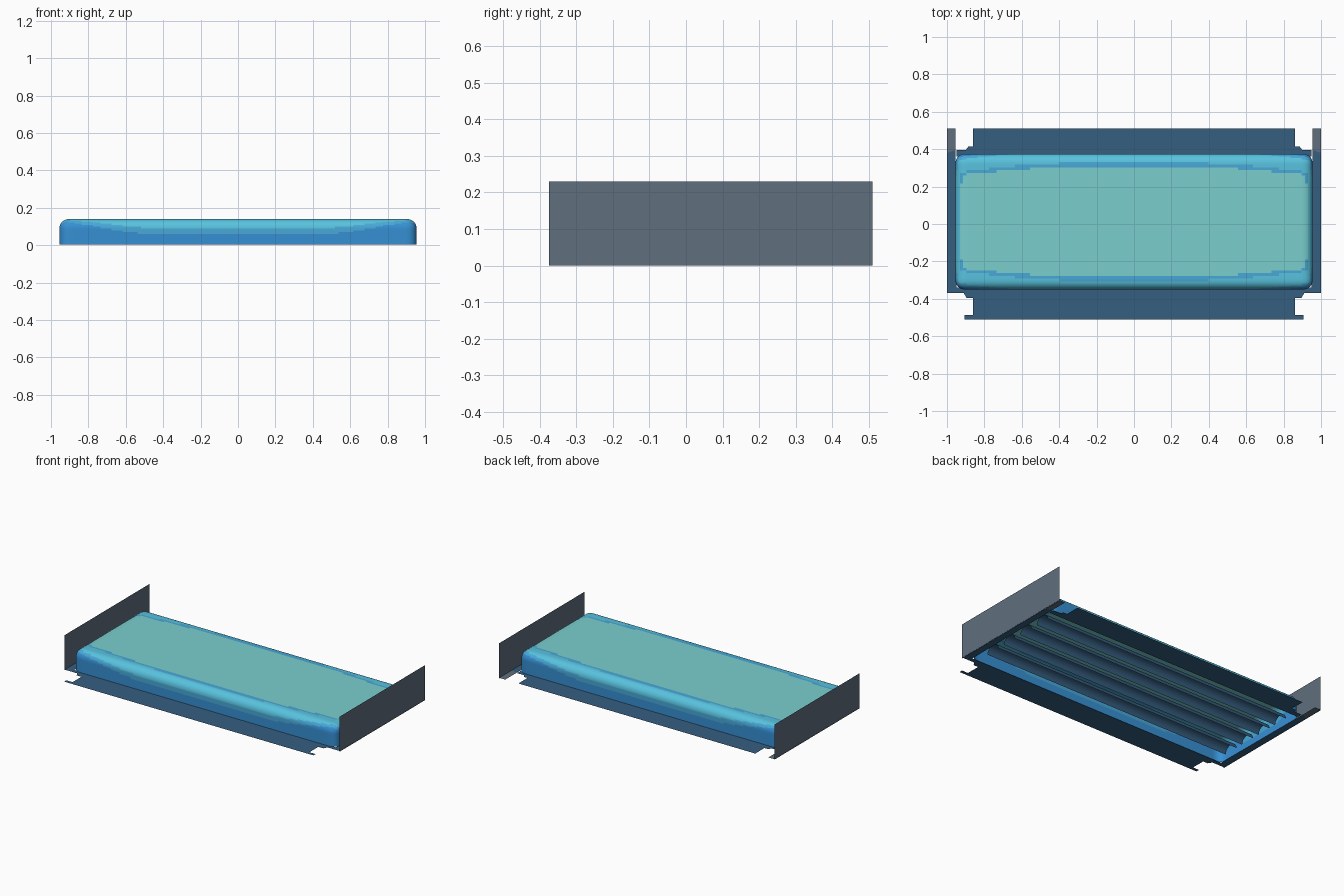
import bpy, bmesh, math
from mathutils import Vector

cube = bpy.data.objects.get("Cube")
if cube:
    bpy.data.objects.remove(cube, do_unlink=True)


def material(name, r, g, b):
    """Flat material from 0-255 display values, stored as linear."""
    lin = [((c / 255 + 0.055) / 1.055) ** 2.4 for c in (r, g, b)] + [1]
    m = bpy.data.materials.new(name)
    m.use_nodes = True
    m.diffuse_color = lin
    m.node_tree.nodes["Principled BSDF"].inputs["Base Color"].default_value = lin
    return m


BLUE = material("deep blue", 54, 144, 212)
MID = material("mid blue", 72, 168, 214)
CYAN = material("light cyan", 88, 194, 222)
TEAL = material("pale teal", 122, 206, 206)
NAVY = material("dark slate blue", 54, 94, 128)
GREY = material("slate grey", 96, 110, 124)


def finish(name, bm, *mats):
    mesh = bpy.data.meshes.new(name)
    bm.to_mesh(mesh)
    bm.free()
    for m in mats:
        mesh.materials.append(m)
    ob = bpy.data.objects.new(name, mesh)
    bpy.context.collection.objects.link(ob)
    return ob


def sheet(name, mat, *outlines):
    """Thin sheet made of flat polygons."""
    bm = bmesh.new()
    for pts in outlines:
        bm.faces.new([bm.verts.new(p) for p in pts])
    return finish(name, bm, mat)


def flat(pts, side=1):
    return [(side * x, y, 0.003) for x, y in pts]


# Mattress: open-bottomed rounded shell, banded in colour towards its edges
HX, Y0, Y1, H, R = 0.955, -0.35, 0.375, 0.14, 0.05
CY, HY = (Y0 + Y1) / 2, (Y1 - Y0) / 2
bm = bmesh.new()
bmesh.ops.create_cube(bm, size=2)
for v in bm.verts:
    v.co = Vector((v.co.x * HX, v.co.y * HY, H if v.co.z > 0 else 0.003))
bm.normal_update()
bmesh.ops.delete(bm, geom=[f for f in bm.faces if f.normal.z < -0.5], context='FACES')
for axis, half, steps in ((0, HX, 96), (1, HY, 50), (2, H, 14)):
    for i in range(1, steps):
        t = i / steps if axis == 2 else 2 * i / steps - 1
        cut = Vector((0, 0, 0))
        cut[axis] = half * t
        n = Vector((0, 0, 0))
        n[axis] = 1
        bmesh.ops.bisect_plane(bm, geom=bm.verts[:] + bm.edges[:] + bm.faces[:],
                               plane_co=cut, plane_no=n)
for v in bm.verts:
    p = v.co
    core = Vector((max(R - HX, min(HX - R, p.x)), max(R - HY, min(HY - R, p.y)), min(p.z, H - R)))
    off = p - core
    if off.length > 1e-6:
        v.co = core + off.normalized() * R if max(map(abs, off)) > R - 1e-4 else p
for f in bm.faces:
    c = f.calc_center_median()
    dx, dy = HX - abs(c.x), HY - abs(c.y)
    corner = max(0, (abs(c.x) - 0.35) / 0.6) ** 2 * max(0, 1 - dy / 0.2)
    s = c.z + min(dy, 3 * dx) - 0.1 * corner
    f.material_index = sum(s > limit for limit in (0.055, 0.088, 0.19, 0.212))
    if f.material_index > 2:
        f.material_index = 1 if f.material_index == 3 else 3
    f.smooth = True
for v in bm.verts:
    v.co.y += CY
finish("mattress", bm, BLUE, MID, CYAN, TEAL)

# Base frame: notched front and back rails with narrow side rails
front_half = [(0.95, -0.34), (0.91, -0.37), (0.895, -0.395), (0.86, -0.395),
              (0.86, -0.487), (0.905, -0.487), (0.905, -0.51)]
back_half = [(0.95, 0.36), (0.95, 0.395), (0.9, 0.395), (0.885, 0.415),
             (0.86, 0.415), (0.86, 0.51)]
for name, half in (("front_rail", front_half), ("back_rail", back_half)):
    sheet(name, NAVY, flat(half + [(-x, y) for x, y in reversed(half)]))

for side, label in ((1, "left"), (-1, "right")):
    sheet(label + "_side_rail", NAVY,
          flat([(0.91, -0.37), (1, -0.37), (1, 0.38), (0.955, 0.395), (0.95, -0.34)], side))
    sheet(label + "_rear_tab", GREY,
          flat([(0.955, 0.395), (1, 0.38), (1, 0.51), (0.955, 0.51)], side))
    # Upright end boards
    x = side * 0.999
    sheet(label + "_end_board", GREY,
          [(x, -0.375, 0), (x, 0.51, 0), (x, 0.51, 0.23), (x, -0.375, 0.23)])

# Arched support slats under the mattress
for i in range(4):
    cy = -0.2 + 0.15 * i
    bm = bmesh.new()
    arch = [(cy - 0.05 * math.cos(math.pi * k / 8), 0.004 + 0.045 * math.sin(math.pi * k / 8))
            for k in range(9)]
    ends = [[bm.verts.new((x, y, z)) for y, z in arch] for x in (-0.91, 0.91)]
    for k in range(8):
        bm.faces.new((ends[0][k], ends[1][k], ends[1][k + 1], ends[0][k + 1])).smooth = True
    finish(f"slat_{i + 1}", bm, NAVY)
